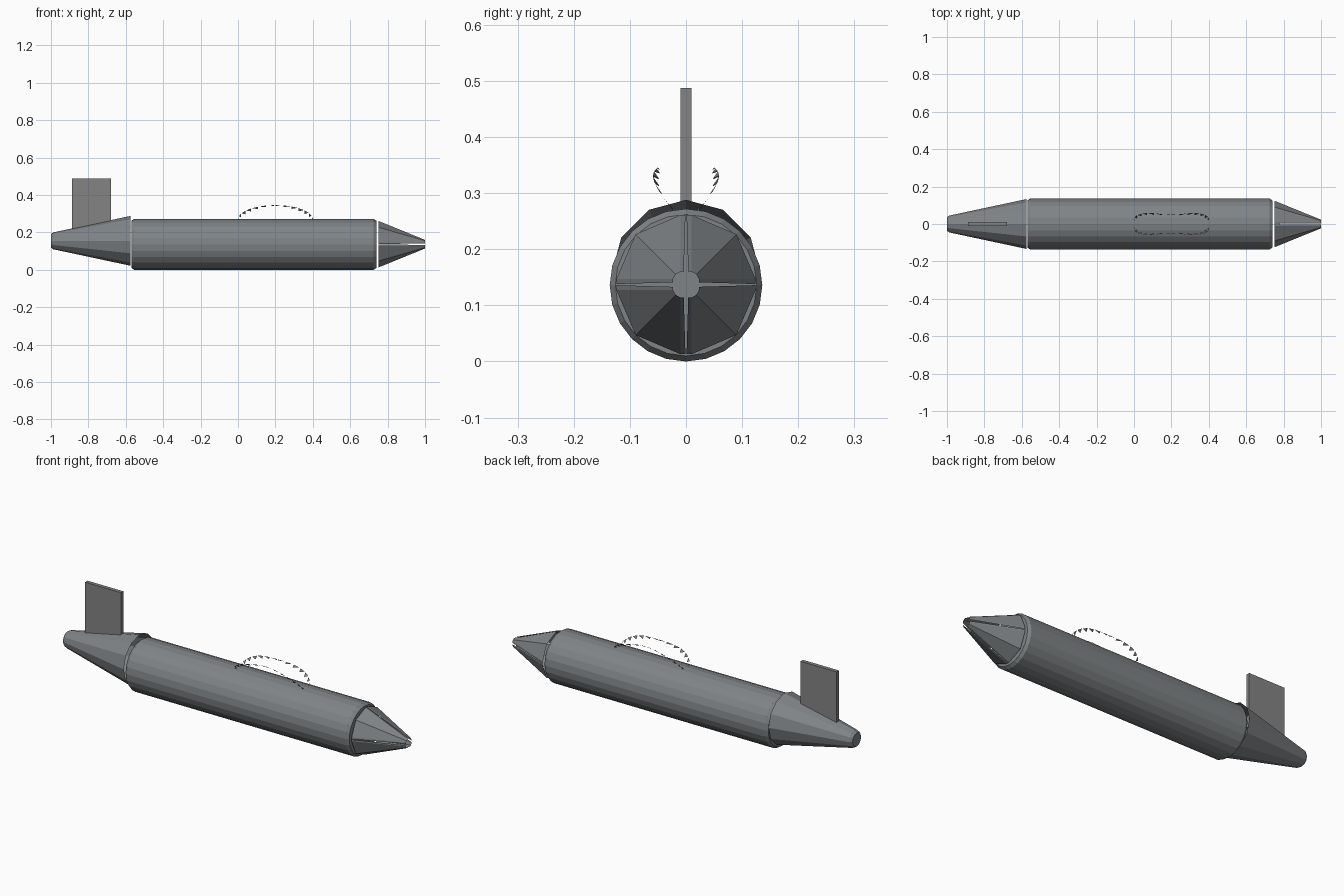
import bpy, bmesh
from math import sin, cos, pi
from mathutils import Vector

if "Cube" in bpy.data.objects:
    bpy.data.objects.remove(bpy.data.objects["Cube"])


def material(name, color):
    mat = bpy.data.materials.new(name)
    mat.diffuse_color = (*color, 1)
    mat.use_nodes = True
    mat.node_tree.nodes["Principled BSDF"].inputs["Base Color"].default_value = mat.diffuse_color
    return mat


HULL_PAINT = material("blue_grey_paint", (0.215, 0.23, 0.24))
FIN_PAINT = material("dark_grey_paint", (0.23, 0.23, 0.23))


def make_object(name, verts, faces, recalc=True):
    mesh = bpy.data.meshes.new(name)
    mesh.from_pydata(verts, [], faces)
    if recalc:
        bm = bmesh.new()
        bm.from_mesh(mesh)
        bmesh.ops.recalc_face_normals(bm, faces=bm.faces)
        bm.to_mesh(mesh)
        bm.free()
    mesh.materials.append(HULL_PAINT)
    obj = bpy.data.objects.new(name, mesh)
    bpy.context.collection.objects.link(obj)
    return obj


def lathe_x(name, profile, sides, cz, cap_start=True, cap_end=True):
    """Faceted solid of revolution along x from (x, radius) pairs."""
    verts, faces = [], []
    for x, r in profile:
        for i in range(sides):
            a = 2 * pi * i / sides
            verts.append((x, r * cos(a), cz + r * sin(a)))
    for k in range(len(profile) - 1):
        for i in range(sides):
            j = (i + 1) % sides
            faces.append((k * sides + i, k * sides + j,
                          (k + 1) * sides + j, (k + 1) * sides + i))
    if cap_start:
        faces.append(tuple(range(sides)))
    if cap_end:
        base = (len(profile) - 1) * sides
        faces.append(tuple(range(base, base + sides)))
    return make_object(name, verts, faces)


# Main hull with chamfered ends
lathe_x("hull", [(-0.57, 0.126), (-0.555, 0.136), (0.725, 0.136), (0.74, 0.126)], 24, 0.136)

# Tail cone: open towards the hull, capped at the rear
lathe_x("tail_cone", [(-1.0, 0.036), (-0.988, 0.045), (-0.576, 0.133)], 12, 0.155,
        cap_end=False)

# Nose: hollow octagonal cone in four panels, with tapered slits between them
NOSE_Z = 0.137
verts, faces = [], []
for q in range(4):
    a = q * pi / 2
    start = len(verts)
    for x, r, gap, edge in ((0.752, 0.127, 0.001, 0.010), (1.0, 0.026, 0.004, 0.010)):
        d = r * cos(pi / 4)
        for u, v in ((r - 0.003, gap), (r - 0.003, edge), (d, d),
                     (edge, r - 0.003), (gap, r - 0.003)):
            verts.append((x, u * cos(a) - v * sin(a), NOSE_Z + u * sin(a) + v * cos(a)))
    for i in range(4):
        faces.append((start + i, start + i + 1, start + 6 + i, start + 5 + i))
make_object("nose_panels", verts, faces, recalc=False)

# Tail fin
bpy.ops.mesh.primitive_cube_add(size=1, location=(-0.783, 0, 0.346))
fin = bpy.context.object
fin.name = "tail_fin"
fin.scale = (0.21, 0.02, 0.282)
bpy.ops.object.transform_apply(location=False, rotation=False, scale=True)
fin.data.materials.append(FIN_PAINT)


# Broken canopy rim: two arched rows of thin slivers
def rim_point(t, side):
    a = pi * t
    y = 0.02 + 0.054 * sin(a) ** 0.8 - 0.024 * sin(a) ** 6
    return Vector((0.2 - 0.2 * cos(a), side * y, 0.27 + 0.076 * sin(a)))


verts, faces = [], []
COUNT = 14
for side in (1, -1):
    for i in range(COUNT):
        p = rim_point(i / COUNT, side)
        q = rim_point((i + 0.85) / COUNT, side)
        width = 0.02 * abs(cos(pi * (i + 0.5) / COUNT)) + 0.002
        tip = (q if i < COUNT / 2 else p) + Vector((0, -side * width * 0.7, -width))
        n = len(verts)
        verts += [p, q, tip]
        faces.append((n, n + 1, n + 2))
make_object("canopy_rim", verts, faces, recalc=False)
